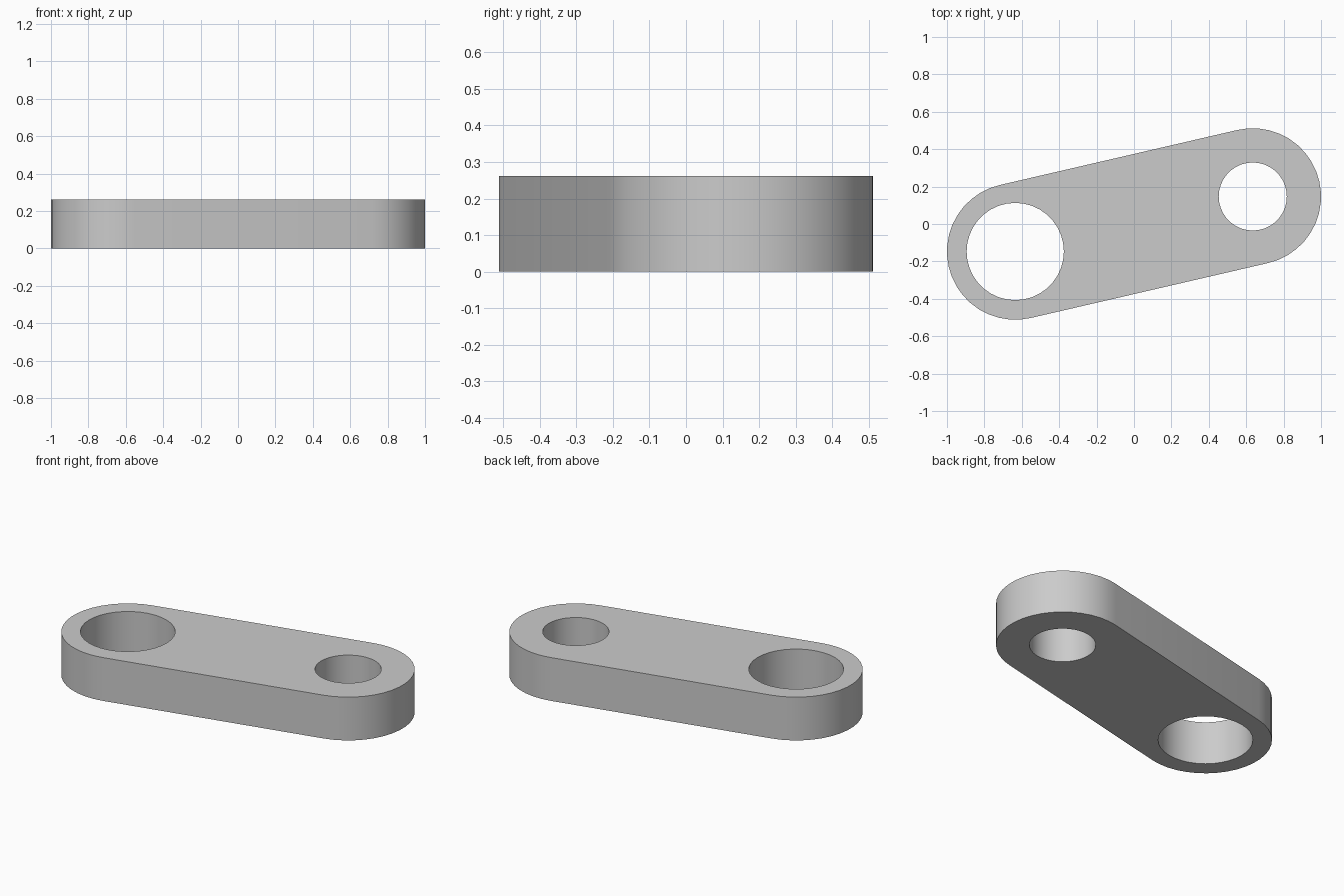
import bpy, bmesh
from math import pi, sin, cos, atan2
from mathutils import Vector

if "Cube" in bpy.data.objects:
    bpy.data.objects.remove(bpy.data.objects["Cube"], do_unlink=True)

THICKNESS = 0.262
END_RADIUS = 0.365
CENTRE = Vector((0.635, 0.147, 0))
TILT = atan2(CENTRE.y, CENTRE.x)

grey = bpy.data.materials.new("plain grey")
grey.use_nodes = True
grey.diffuse_color = (0.6, 0.6, 0.6, 1)
grey.node_tree.nodes["Principled BSDF"].inputs["Base Color"].default_value = (0.6, 0.6, 0.6, 1)


def arc(centre, radius, start, sweep, steps):
    """Points along an arc, both ends included."""
    angles = [start + sweep * i / steps for i in range(steps + 1)]
    return [centre + radius * Vector((cos(a), sin(a), 0)) for a in angles]


def add_loop(bm, points):
    verts = [bm.verts.new(p) for p in points]
    return [bm.edges.new((v, verts[i - 1])) for i, v in enumerate(verts)]


bm = bmesh.new()

# Outline: two rounded ends joined by straight tangent sides
outline = (arc(CENTRE, END_RADIUS, TILT - pi / 2, pi, 20)
           + arc(-CENTRE, END_RADIUS, TILT + pi / 2, pi, 20))
edges = add_loop(bm, outline)

# Large and small through holes
for centre, radius in ((-CENTRE, 0.26), (CENTRE, 0.182)):
    edges += add_loop(bm, arc(centre, radius, 0, 2 * pi, 36)[:-1])

# Fill the plate around the holes and raise it to full thickness
bmesh.ops.triangle_fill(bm, use_beauty=True, use_dissolve=False, edges=edges)
raised = bmesh.ops.extrude_face_region(bm, geom=bm.faces[:], use_keep_orig=True)
top = [g for g in raised["geom"] if isinstance(g, bmesh.types.BMVert)]
bmesh.ops.translate(bm, verts=top, vec=(0, 0, THICKNESS))
bmesh.ops.recalc_face_normals(bm, faces=bm.faces[:])

mesh = bpy.data.meshes.new("link_plate")
bm.to_mesh(mesh)
bm.free()
mesh.materials.append(grey)
link = bpy.data.objects.new("link_plate", mesh)
bpy.context.collection.objects.link(link)

# Smooth rounded walls with crisp rims
bpy.ops.object.select_all(action="DESELECT")
link.select_set(True)
bpy.context.view_layer.objects.active = link
bpy.ops.object.shade_smooth_by_angle(angle=pi / 6)
